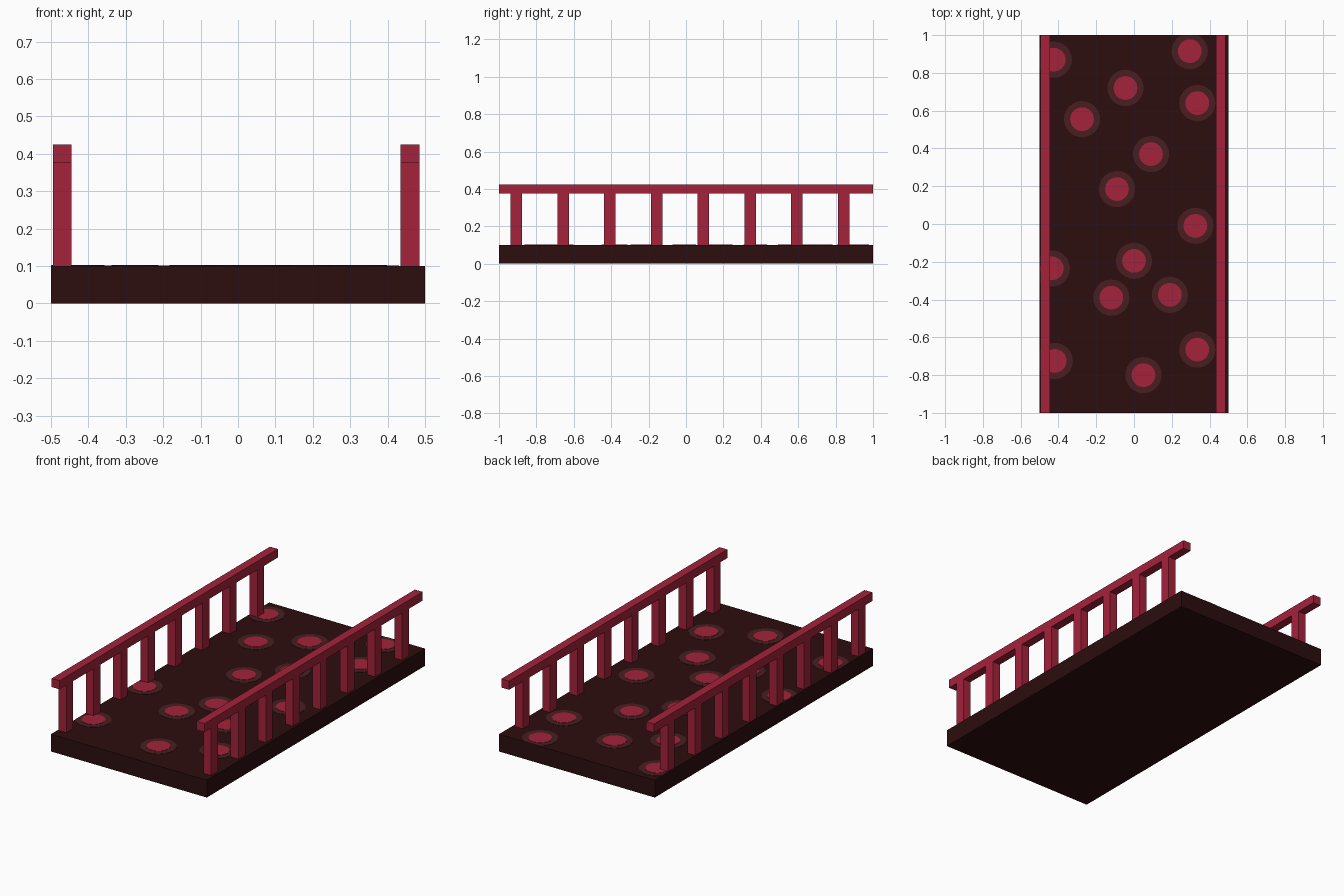
import bpy, bmesh, math
from mathutils import Matrix

if "Cube" in bpy.data.objects:
    bpy.data.objects.remove(bpy.data.objects["Cube"])


def material(name, rgb):
    # sRGB 0-255 to linear
    lin = [((c / 255 + 0.055) / 1.055) ** 2.4 if c > 10 else c / 255 / 12.92 for c in rgb]
    m = bpy.data.materials.new(name)
    m.diffuse_color = (*lin, 1)
    m.use_nodes = True
    m.node_tree.nodes["Principled BSDF"].inputs["Base Color"].default_value = m.diffuse_color
    return m


RED = material("crimson paint", (164, 34, 59))
DARK = material("dark maroon deck", (44, 13, 14))
RING = material("dull maroon ring", (72, 31, 33))


def finish(name, bm, mat):
    me = bpy.data.meshes.new(name)
    bm.to_mesh(me)
    bm.free()
    me.materials.append(mat)
    ob = bpy.data.objects.new(name, me)
    bpy.context.collection.objects.link(ob)
    return ob


def add_box(bm, lo, hi):
    size = [b - a for a, b in zip(lo, hi)]
    mid = [(a + b) / 2 for a, b in zip(lo, hi)]
    bmesh.ops.create_cube(bm, size=1, matrix=Matrix.Translation(mid) @ Matrix.Diagonal((*size, 1)))


def box(name, lo, hi, mat):
    bm = bmesh.new()
    add_box(bm, lo, hi)
    return finish(name, bm, mat)


# Deck slab
box("deck", (-0.5, -1, 0), (0.5, 1, 0.1), DARK)

# Railings: handrail and eight posts on each side
for side, x in (("left", -0.47), ("right", 0.46)):
    x0, x1 = x - 0.025, x + 0.025
    box(side + "_handrail", (x0, -1, 0.375), (x1, 1, 0.425), RED)
    bm = bmesh.new()
    for i in range(8):
        y = -0.907 + 0.25 * i
        add_box(bm, (x0, y - 0.031, 0.1), (x1, y + 0.031, 0.375))
    finish(side + "_posts", bm, RED)

# Painted spots on the deck, trimmed at the deck edges
SPOTS = [(-0.425, 0.87), (0.295, 0.915), (-0.045, 0.72), (0.335, 0.64), (-0.275, 0.555),
         (0.09, 0.37), (-0.09, 0.185), (0.325, -0.01), (-0.435, -0.235), (0, -0.195),
         (-0.12, -0.39), (0.19, -0.375), (-0.42, -0.725), (0.335, -0.665), (0.05, -0.8)]


def spots(name, radius, top, mat):
    bm = bmesh.new()
    for x, y in SPOTS:
        bmesh.ops.create_cone(bm, cap_ends=True, segments=24, radius1=radius, radius2=radius,
                              depth=top - 0.1, matrix=Matrix.Translation((x, y, (top + 0.1) / 2)))
    for v in bm.verts:
        v.co.x = max(-0.5, min(0.5, v.co.x))
        v.co.y = max(-1, min(1, v.co.y))
    finish(name, bm, mat)


spots("spot_rings", 0.096, 0.1015, RING)
spots("spot_centres", 0.063, 0.103, RED)
